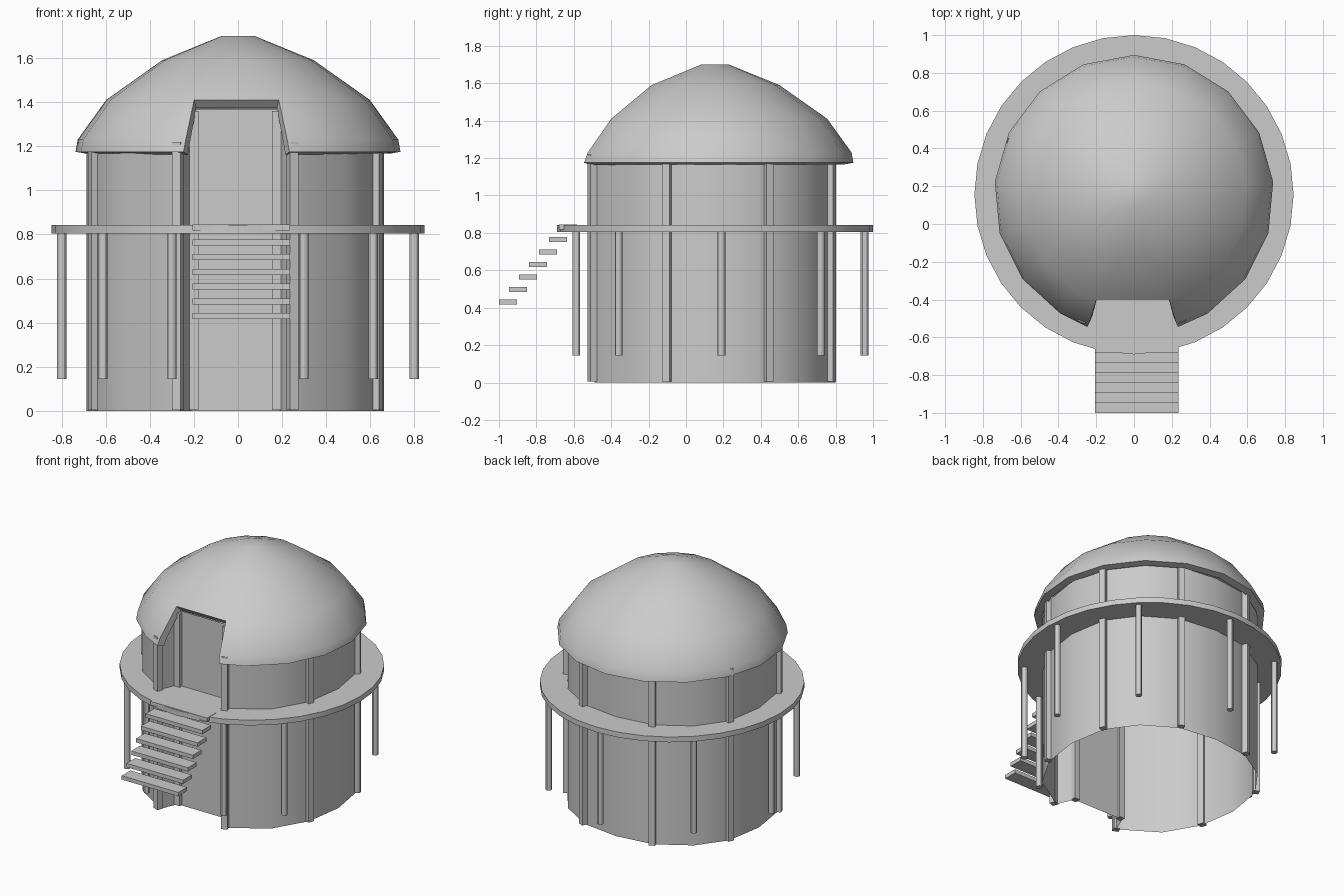
import bpy, bmesh, math
from mathutils import Matrix, Vector

if "Cube" in bpy.data.objects:
    bpy.data.objects.remove(bpy.data.objects["Cube"])

CY = 0.155      # centre of the round house in y


def make(name, bm, smooth=None, solid=0):
    bmesh.ops.recalc_face_normals(bm, faces=bm.faces)
    me = bpy.data.meshes.new(name)
    bm.to_mesh(me)
    bm.free()
    ob = bpy.data.objects.new(name, me)
    bpy.context.collection.objects.link(ob)
    bpy.context.view_layer.objects.active = ob
    ob.select_set(True)
    if solid:
        m = ob.modifiers.new("shell", 'SOLIDIFY')
        m.thickness = solid
        m.offset = -1
        bpy.ops.object.modifier_apply(modifier=m.name)
    if smooth:
        bpy.ops.object.shade_smooth_by_angle(angle=math.radians(smooth))
    ob.select_set(False)
    return ob


def box(name, lo, hi, rot=0):
    lo, hi = Vector(lo), Vector(hi)
    bm = bmesh.new()
    bmesh.ops.create_cube(bm, size=1, matrix=Matrix.Translation((lo + hi) / 2)
                          @ Matrix.Rotation(rot, 4, 'Z')
                          @ Matrix.Diagonal((*(hi - lo), 1)))
    return make(name, bm)


def cylinder(name, x, y, z0, z1, r, n, turn=0):
    bm = bmesh.new()
    bmesh.ops.create_cone(bm, cap_ends=True, segments=n, radius1=r, radius2=r, depth=z1 - z0,
                          matrix=Matrix.Translation((x, y, (z0 + z1) / 2)) @ Matrix.Rotation(turn, 4, 'Z'))
    return make(name, bm, 30)


# Dome roof: 17 sided shell, the front segment opened over the doorway
N = 17
profile = [(0.74, 1.175), (0.73, 1.23), (0.60, 1.41), (0.345, 1.59), (0.075, 1.70)]
notch = [(0.24, -0.545), (0.23, -0.525), (0.192, -0.40)]
bm = bmesh.new()
rings = []
for k, (r, z) in enumerate(profile):
    ring = []
    for i in range(N):
        a = 2 * math.pi * i / N
        x, y = r * math.sin(a), CY + r * math.cos(a)
        if k < 3 and i in (8, 9):
            x, y = notch[k]
            x = (x if i == 8 else -x) - 0.007
        ring.append(bm.verts.new((x, y, z)))
    rings.append(ring)
for k in range(len(profile) - 1):
    for i in range(N):
        if k < 2 and i == 8:
            continue
        j = (i + 1) % N
        bm.faces.new((rings[k][i], rings[k][j], rings[k + 1][j], rings[k + 1][i]))
bm.faces.new(rings[-1])
make("dome_roof", bm, 40, 0.05)

# Round wall with a recessed doorway at the front (right half, mirrored)
half = [(0.20, -0.37, 1.37), (0.25, -0.49, 1.19), (0.50, -0.33, 1.19), (0.635, -0.10, 1.19),
        (0.675, 0.17, 1.19), (0.63, 0.44, 1.19), (0.49, 0.63, 1.19), (0.27, 0.765, 1.19)]
loop = half + [(0, 0.80, 1.19)] + [(-x, y, z) for x, y, z in reversed(half)]
bm = bmesh.new()
low = [bm.verts.new((x - 0.012, y, 0)) for x, y, z in loop]
top = [bm.verts.new((x - 0.012, y, z)) for x, y, z in loop]
for i in range(len(loop)):
    j = (i + 1) % len(loop)
    bm.faces.new((low[i], low[j], top[j], top[i]))
make("round_wall", bm, 32)

# Wall pillars
for x, y, h in [(0.26, -0.50, 1.22), (0.64, -0.10, 1.22), (0.635, 0.44, 1.22),
                (0.27, 0.775, 1.22), (0.187, -0.375, 1.36)]:
    for s in (-1, 1):
        rot = 0 if h > 1.3 else math.atan2(y - CY, s * x)
        c = Vector((s * x - 0.012, y, 0))
        box("wall_pillar", c + Vector((-0.021, -0.021, 0.005)), c + Vector((0.021, 0.021, h)), rot)

# Deck and its posts
cylinder("round_deck", 0, CY, 0.805, 0.842, 0.845, 32)
for d in (0, 45, 87.5, 130, 158, 202, 230, 272.5, 315):
    a = math.radians(d)
    cylinder("deck_post", 0.80 * math.sin(a), CY + 0.80 * math.cos(a), 0.145, 0.81, 0.021, 12)

# Floating stair treads
for i in range(7):
    y, z = -1 + 0.0535 * i, 0.416 + 0.067 * i
    box("stair_tread", (-0.207, y, z), (0.235, y + 0.097, z + 0.027))
